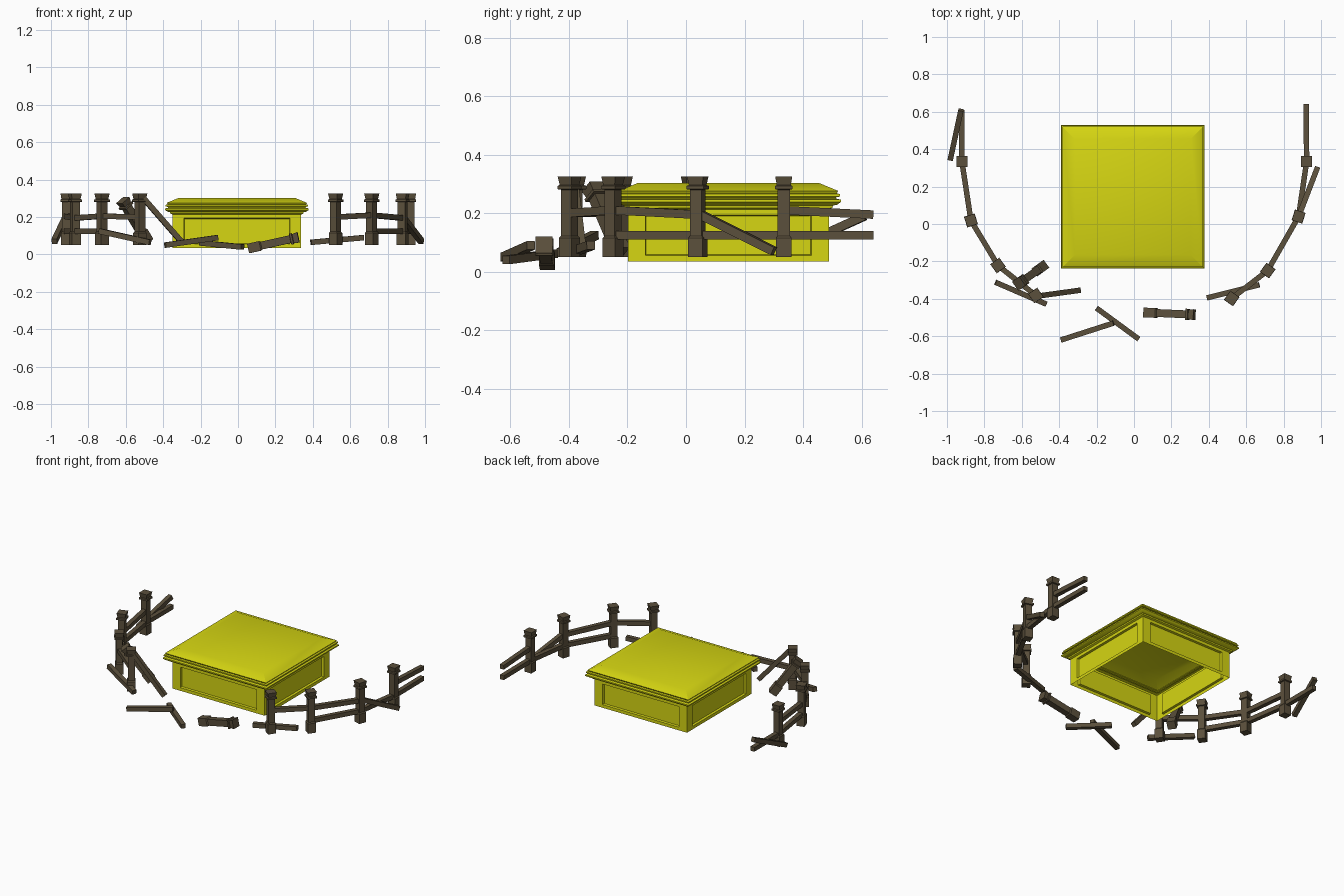
import bpy, bmesh, math
from mathutils import Vector, Matrix

if "Cube" in bpy.data.objects:
    bpy.data.objects.remove(bpy.data.objects["Cube"])


def material(name, rgb):
    m = bpy.data.materials.new(name)
    m.diffuse_color = (*rgb, 1)
    m.use_nodes = True
    m.node_tree.nodes["Principled BSDF"].inputs["Base Color"].default_value = m.diffuse_color
    return m


YELLOW = material("yellow", (0.67, 0.67, 0.006))
BROWN = material("brown wood", (0.105, 0.08, 0.045))


def finish(bm, name, mat, smooth=False):
    me = bpy.data.meshes.new(name)
    for f in bm.faces:
        f.smooth = smooth
    bm.to_mesh(me)
    bm.free()
    me.materials.append(mat)
    if smooth:
        me.set_sharp_from_angle(angle=math.radians(30))
    ob = bpy.data.objects.new(name, me)
    bpy.context.collection.objects.link(ob)
    return ob


def square_loft(profile, cap_bottom, cap_top):
    """Stack of square rings from (half width, z) pairs."""
    bm = bmesh.new()
    rings = [[bm.verts.new((sx * h, sy * h, z)) for sx, sy in
              ((-1, -1), (1, -1), (1, 1), (-1, 1))] for h, z in profile]
    for a, b in zip(rings, rings[1:]):
        for i in range(4):
            j = (i + 1) % 4
            bm.faces.new((a[i], a[j], b[j], b[i]))
    if cap_bottom:
        bm.faces.new(rings[0][::-1])
    if cap_top:
        bm.faces.new(rings[-1])
    return bm


def frame(a, b, yaw=0.0):
    """Matrix at a with local z pointing to b and local x horizontal."""
    z = (b - a).normalized()
    x = Vector((0, 0, 1)).cross(z)
    x = x.normalized() if x.length > 1e-4 else Vector((1, 0, 0))
    rot = Matrix((x, z.cross(x), z)).transposed().to_4x4()
    return Matrix.Translation(a) @ rot @ Matrix.Rotation(math.radians(yaw), 4, 'Z')


CENTER = (-0.006, 0.145, 0)

# Open-bottomed pedestal with a recessed panel on each side
bm = square_loft([(0.343, 0.035), (0.343, 0.215)], False, False)
for f in list(bm.faces):
    n = f.normal.copy() if f.normal.length else None
    f.normal_update()
    n = f.normal.copy()
    side = Vector((-n.y, n.x, 0))
    bmesh.ops.inset_individual(bm, faces=[f], thickness=0.03)
    for v in f.verts:
        v.co -= side * (0.038 * math.copysign(1, v.co.dot(side)))
    bmesh.ops.inset_individual(bm, faces=[f], thickness=0.004, depth=0)
    for v in f.verts:
        v.co -= n * 0.014
finish(bm, "pedestal_body", YELLOW).location = CENTER

# Moulded lid with a softly chamfered top
bm = square_loft([(0.343, 0.213), (0.355, 0.218), (0.357, 0.226), (0.372, 0.229),
                  (0.384, 0.238), (0.384, 0.246), (0.368, 0.250), (0.368, 0.254),
                  (0.381, 0.257), (0.381, 0.265), (0.370, 0.268), (0.375, 0.276),
                  (0.310, 0.303)], False, True)
finish(bm, "pedestal_lid", YELLOW, True).location = CENTER

# Posts: wide foot, shaft, collar and flared cap
POST = [(0.026, 0), (0.026, 0.065), (0.021, 0.072), (0.021, 0.230), (0.030, 0.232),
        (0.030, 0.243), (0.024, 0.246), (0.029, 0.275)]


def post(name, a, b=None, yaw=0):
    a = Vector(a)
    b = Vector(b) if b else a + Vector((0, 0, 1))
    bm = square_loft(POST, True, True)
    finish(bm, name, BROWN).matrix_world = frame(a, b, yaw)


def rail(name, a, b):
    a, b = Vector(a), Vector(b)
    bm = square_loft([(0.0145, 0), (0.0145, (b - a).length)], True, True)
    finish(bm, name, BROWN).matrix_world = frame(a, b)


left = [(-0.92, 0.334), (-0.872, 0.019), (-0.727, -0.222), (-0.525, -0.382)]
right = [(0.923, 0.334), (0.880, 0.04), (0.715, -0.249), (0.522, -0.398)]
yaws = (0, 18, 36, 35)
for side, pts, s in (("left", left, 1), ("right", right, -1)):
    for i, (x, y) in enumerate(pts):
        post(f"{side}_post_{i}", (x, y, 0.05), yaw=s * yaws[i])


def span(name, pts, i, z0, z1):
    rail(name, (*pts[i], z0), (*pts[i + 1], z1))


# Rails still attached between posts
span("left_lower_rail_0", left, 0, 0.125, 0.125)
span("left_upper_rail_0", left, 0, 0.205, 0.195)
span("left_lower_rail_1", left, 1, 0.125, 0.125)
span("left_upper_rail_1", left, 1, 0.195, 0.205)
span("left_upper_rail_2", left, 2, 0.205, 0.20)
span("right_lower_rail_0", right, 0, 0.125, 0.125)
span("right_lower_rail_1", right, 1, 0.125, 0.125)
span("right_upper_rail_1", right, 1, 0.195, 0.210)
span("right_upper_rail_2", right, 2, 0.210, 0.20)
rail("left_end_lower_rail", (-0.92, 0.334, 0.125), (-0.92, 0.61, 0.125))
rail("right_end_lower_rail", (0.923, 0.334, 0.125), (0.92, 0.64, 0.125))
rail("right_end_upper_rail", (0.923, 0.334, 0.21), (0.92, 0.64, 0.195))

# Broken rails hanging or lying loose
rail("left_end_dangling_rail", (-0.925, 0.61, 0.19), (-0.982, 0.345, 0.07))
rail("right_dangling_rail", (0.88, 0.04, 0.20), (0.98, 0.30, 0.07))
rail("left_leaning_rail", (-0.505, -0.384, 0.30), (-0.295, -0.355, 0.06))
rail("left_fallen_rail", (-0.74, -0.312, 0.125), (-0.47, -0.428, 0.065))
rail("right_fallen_rail", (0.39, -0.395, 0.065), (0.67, -0.325, 0.09))
rail("front_fallen_rail_a", (-0.39, -0.62, 0.05), (-0.11, -0.53, 0.09))
rail("front_fallen_rail_b", (-0.20, -0.45, 0.062), (0.025, -0.615, 0.04))

# Toppled posts
post("leaning_post", (-0.485, -0.225, 0.068), (-0.61, -0.315, 0.28))
post("fallen_post", (0.055, -0.473, 0.032), (0.325, -0.485, 0.092))
